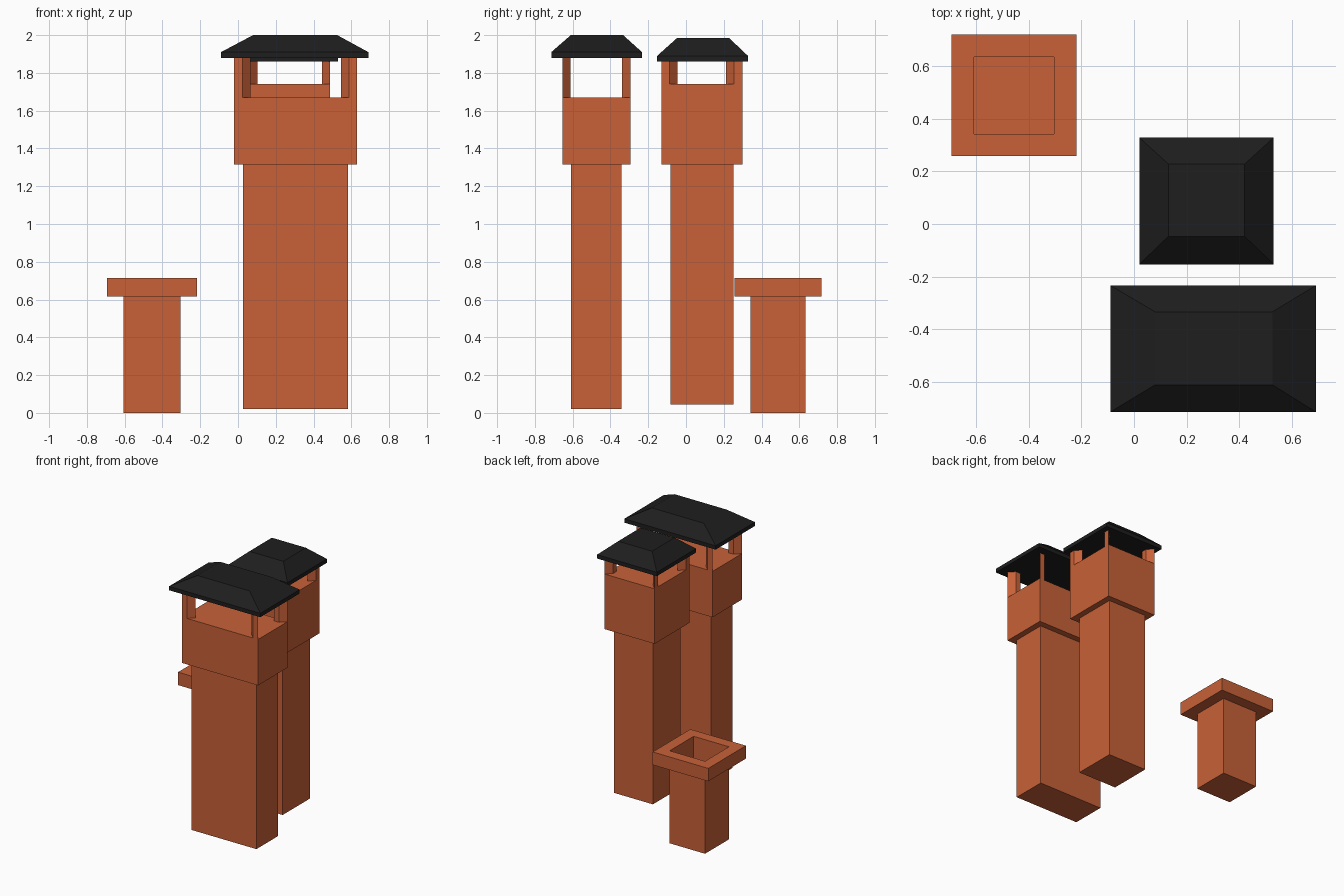
import bpy, bmesh

if "Cube" in bpy.data.objects:
    bpy.data.objects.remove(bpy.data.objects["Cube"])


def material(name, color):
    m = bpy.data.materials.new(name)
    m.diffuse_color = color
    m.use_nodes = True
    m.node_tree.nodes["Principled BSDF"].inputs["Base Color"].default_value = m.diffuse_color
    return m


BRICK = material("terracotta", (0.58, 0.12, 0.04, 1))
DARK = material("dark_metal", (0.013, 0.013, 0.013, 1))


def rect(x0, x1, y0, y1):
    return [(x0, y0), (x1, y0), (x1, y1), (x0, y1)]


def grow(r, d):
    (x0, y0), (x1, y1) = r[0], r[2]
    return rect(x0 - d, x1 + d, y0 - d, y1 + d)


def loft(name, sections, mat, ends=(True, True), closed=False):
    """Join a stack of (outline, z) sections with quads."""
    bm = bmesh.new()
    loops = [[bm.verts.new((x, y, z)) for x, y in pts] for pts, z in sections]
    pairs = list(zip(loops, loops[1:]))
    if closed:
        pairs.append((loops[-1], loops[0]))
    for a, b in pairs:
        n = len(a)
        for i in range(n):
            j = (i + 1) % n
            bm.faces.new((a[i], a[j], b[j], b[i]))
    if ends[0] and not closed:
        bm.faces.new(loops[0][::-1])
    if ends[1] and not closed:
        bm.faces.new(loops[-1])
    if closed or all(ends):
        bmesh.ops.recalc_face_normals(bm, faces=bm.faces)
    me = bpy.data.meshes.new(name)
    bm.to_mesh(me)
    bm.free()
    ob = bpy.data.objects.new(name, me)
    bpy.context.collection.objects.link(ob)
    me.materials.append(mat)
    return ob


def chimney(name, head, z0, z_top, cap, flat, z_cap, z_peak, along_x):
    # Shaft with a wider head
    shaft = grow(head, -0.047)
    loft(name + "_stack", [(shaft, z0), (shaft, 1.315), (head, 1.315), (head, z_top)], BRICK)
    # Slanted corner posts leaning in towards the middle in plan
    w = 0.043
    mx, my = [(head[0][k] + head[2][k]) / 2 for k in (0, 1)]
    for i, (cx, cy) in enumerate(head):
        sx, sy = (1 if cx < mx else -1), (1 if cy < my else -1)
        plan = [(0, 0), (w, 0), (2 * w, w), (w, w)]
        if not along_x:
            plan = [(v, u) for u, v in plan]
        pts = [(cx + sx * u, cy + sy * v) for u, v in plan]
        loft(f"{name}_post_{i + 1}", [(pts, z_top), (pts, z_cap)], BRICK)
    # Hipped rain cap with a thin rim
    loft(name + "_cap", [(cap, z_cap), (cap, z_cap + 0.03), (flat, z_peak)], DARK)


chimney("wide_chimney", rect(-0.02, 0.63, -0.655, -0.295), 0.02, 1.67,
        rect(-0.09, 0.69, -0.713, -0.233), rect(0.08, 0.525, -0.61, -0.333),
        1.88, 2.0, True)
chimney("narrow_chimney", rect(0.06, 0.487, -0.13, 0.298), 0.045, 1.74,
        rect(0.02, 0.53, -0.153, 0.328), rect(0.13, 0.42, -0.047, 0.228),
        1.86, 1.985, False)

# Short open chimney: thin-walled flue with a collar around its mouth
flue = rect(-0.606, -0.304, 0.341, 0.633)
collar = rect(-0.693, -0.218, 0.258, 0.718)
loft("short_flue", [(flue, 0.0), (flue, 0.715)], BRICK, ends=(True, False))
loft("short_collar", [(flue, 0.615), (collar, 0.615), (collar, 0.715), (flue, 0.715)],
     BRICK, ends=(False, False))
